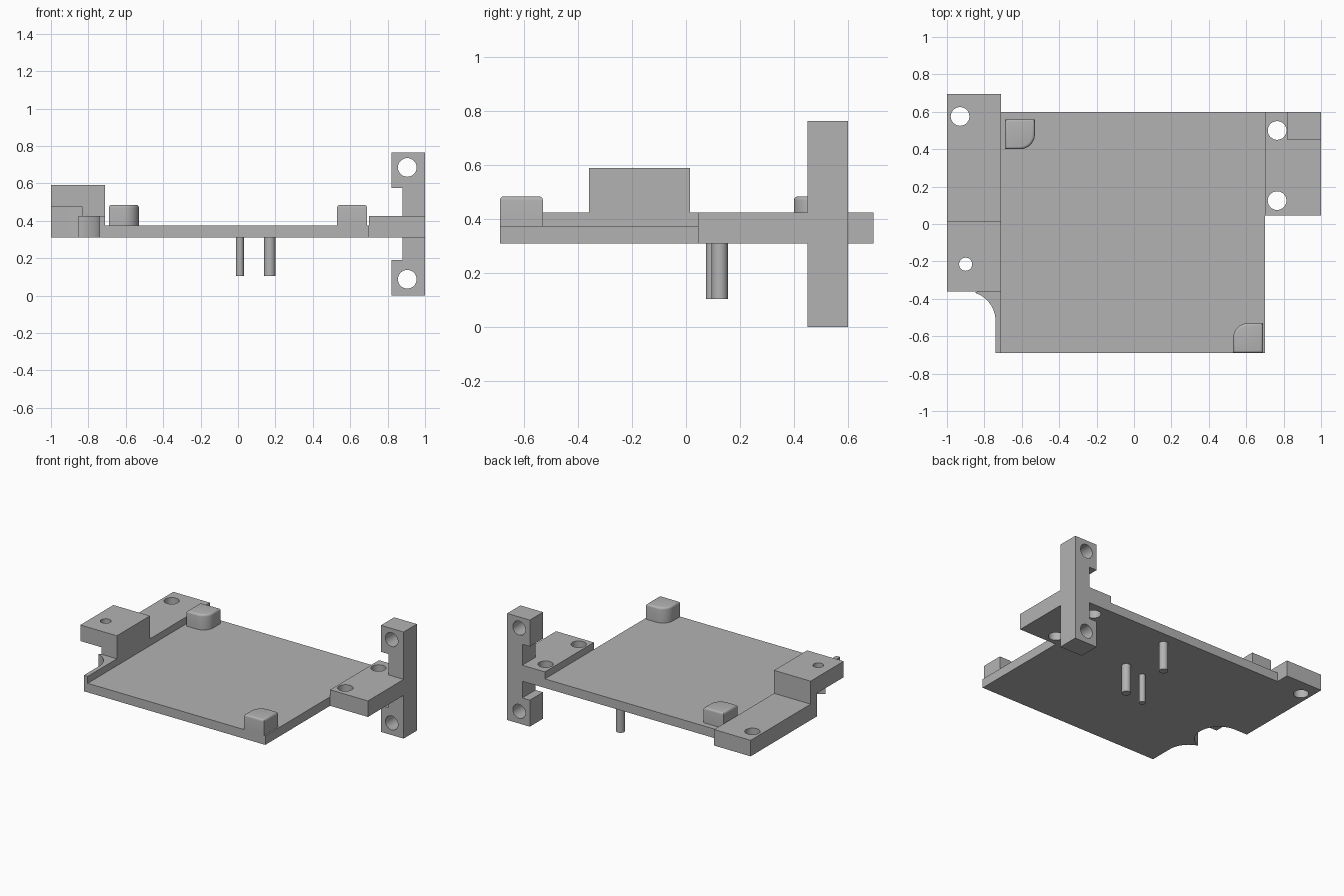
import bpy, bmesh
from math import cos, sin, asin, pi, radians
from mathutils import Vector

cube = bpy.data.objects.get("Cube")
if cube:
    bpy.data.objects.remove(cube, do_unlink=True)

grey = bpy.data.materials.new("plain_grey")
grey.use_nodes = True
GREY = (0.45, 0.45, 0.45, 1)
grey.diffuse_color = GREY
grey.node_tree.nodes["Principled BSDF"].inputs["Base Color"].default_value = GREY

# Maps a profile point (u, v) and depth w to space for each extrusion axis
AXES = {
    "x": lambda u, v, w: Vector((w, u, v)),
    "y": lambda u, v, w: Vector((u, w, v)),
    "z": lambda u, v, w: Vector((u, v, w)),
}


def prism(name, profile, start, end, axis="z", top_round=0):
    """Extrude a closed profile along an axis, optionally rounding the far rim."""
    place = AXES[axis]
    bm = bmesh.new()
    face = bm.faces.new([bm.verts.new(place(u, v, start)) for u, v in profile])
    grown = bmesh.ops.extrude_face_region(bm, geom=[face])["geom"]
    far = [g for g in grown if isinstance(g, bmesh.types.BMVert)]
    bmesh.ops.translate(bm, verts=far, vec=place(0, 0, end - start))
    bmesh.ops.recalc_face_normals(bm, faces=bm.faces)
    if top_round:
        rim = [e for e in bm.edges if all(v in far for v in e.verts)]
        bmesh.ops.bevel(bm, geom=rim, offset=top_round, segments=4,
                        profile=0.5, affect="EDGES")
    mesh = bpy.data.meshes.new(name)
    bm.to_mesh(mesh)
    bm.free()
    mesh.materials.append(grey)
    obj = bpy.data.objects.new(name, mesh)
    bpy.context.collection.objects.link(obj)
    return obj


def arc(cx, cy, r, a, b, steps=16):
    return [(cx + r * cos(a + (b - a) * i / steps),
             cy + r * sin(a + (b - a) * i / steps)) for i in range(steps + 1)]


def circle(cx, cy, r):
    return arc(cx, cy, r, 0, 2 * pi, 32)[:-1]


def box(x0, x1, y0, y1):
    return [(x0, y0), (x1, y0), (x1, y1), (x0, y1)]


def cut(obj, cutter):
    mod = obj.modifiers.new("cut", "BOOLEAN")
    mod.operation = "DIFFERENCE"
    mod.solver = "EXACT"
    mod.object = cutter
    cutter.hide_render = True
    bpy.ops.object.select_all(action="DESELECT")
    bpy.context.view_layer.objects.active = obj
    obj.select_set(True)
    bpy.ops.object.modifier_apply(modifier=mod.name)
    bpy.data.objects.remove(cutter, do_unlink=True)


def smooth(obj):
    bpy.ops.object.select_all(action="DESELECT")
    bpy.context.view_layer.objects.active = obj
    obj.select_set(True)
    bpy.ops.object.shade_smooth_by_angle(angle=radians(30))


BASE, DECK, LEDGE = 0.31, 0.375, 0.425

# Flat tray
tray = prism("tray", box(-0.71, 0.70, -0.69, 0.60), BASE, DECK)

# Side rail with a raised mounting block
rail = prism("side_rail", [(-0.69, BASE), (0.695, BASE), (0.695, LEDGE),
                           (0.015, LEDGE), (0.015, 0.59), (-0.36, 0.59),
                           (-0.36, LEDGE), (-0.69, LEDGE)], -1, -0.71, "x")

# Scalloped clearance under the raised block
R, MX, Y1, Y2 = 0.16, -0.9, -0.215, -0.52
cusp = asin((Y1 - Y2) / 2 / R)
scallop = ([(-1.1, Y1 + R)] + arc(MX, Y1, R, pi / 2, -cusp)
           + arc(MX, Y2, R, cusp, 0)[1:] + [(MX + R, -0.8), (-1.1, -0.8)])
cut(rail, prism("scallop_cutter", scallop, 0.2, 0.475))
for x, y, r in ((MX, Y1, 0.035), (-0.93, 0.575, 0.05)):
    cut(rail, prism("rail_hole_cutter", circle(x, y, r), 0.2, 0.8))

# Side lug with two vertical holes
lug = prism("side_lug", [(0.70, 0.045), (1, 0.045), (1, 0.45), (0.88, 0.45),
                         (0.88, 0.60), (0.70, 0.60)], BASE, LEDGE)
for y in (0.125, 0.50):
    cut(lug, prism("lug_hole_cutter", circle(0.765, y, 0.05), 0.2, 0.6))

# Upright bracket with a hole in each end
bracket = prism("upright_bracket", [(0.82, 0), (1, 0), (1, 0.765), (0.82, 0.765),
                                    (0.82, 0.575), (0.88, 0.575), (0.88, 0.19),
                                    (0.82, 0.19)], 0.45, 0.60, "y")
for z in (0.087, 0.685):
    cut(bracket, prism("bracket_hole_cutter", circle(0.905, z, 0.05), 0.3, 0.8, "y"))

# Corner posts, each rounded toward the tray centre
posts = []
for name, cx, cy, s in (("front_post", 0.61, -0.61, 1), ("back_post", -0.61, 0.48, -1)):
    local = [(0.08, 0.08), (0.08, -0.08), (-0.08, -0.08)] + arc(0, 0, 0.08, pi, pi / 2, 10)
    outline = [(cx + s * u, cy + s * v) for u, v in local]
    posts.append(prism(name, outline, DECK, 0.485, top_round=0.015))

# Pins under the tray
pins = [prism(name, circle(x, y, r), 0.105, BASE) for name, x, y, r in (
    ("thin_pin", 0.01, 0.095, 0.021),
    ("front_pin", 0.17, 0.125, 0.03),
    ("back_pin", 0.17, 0.50, 0.03))]

for obj in [rail, lug, bracket] + posts + pins:
    smooth(obj)
